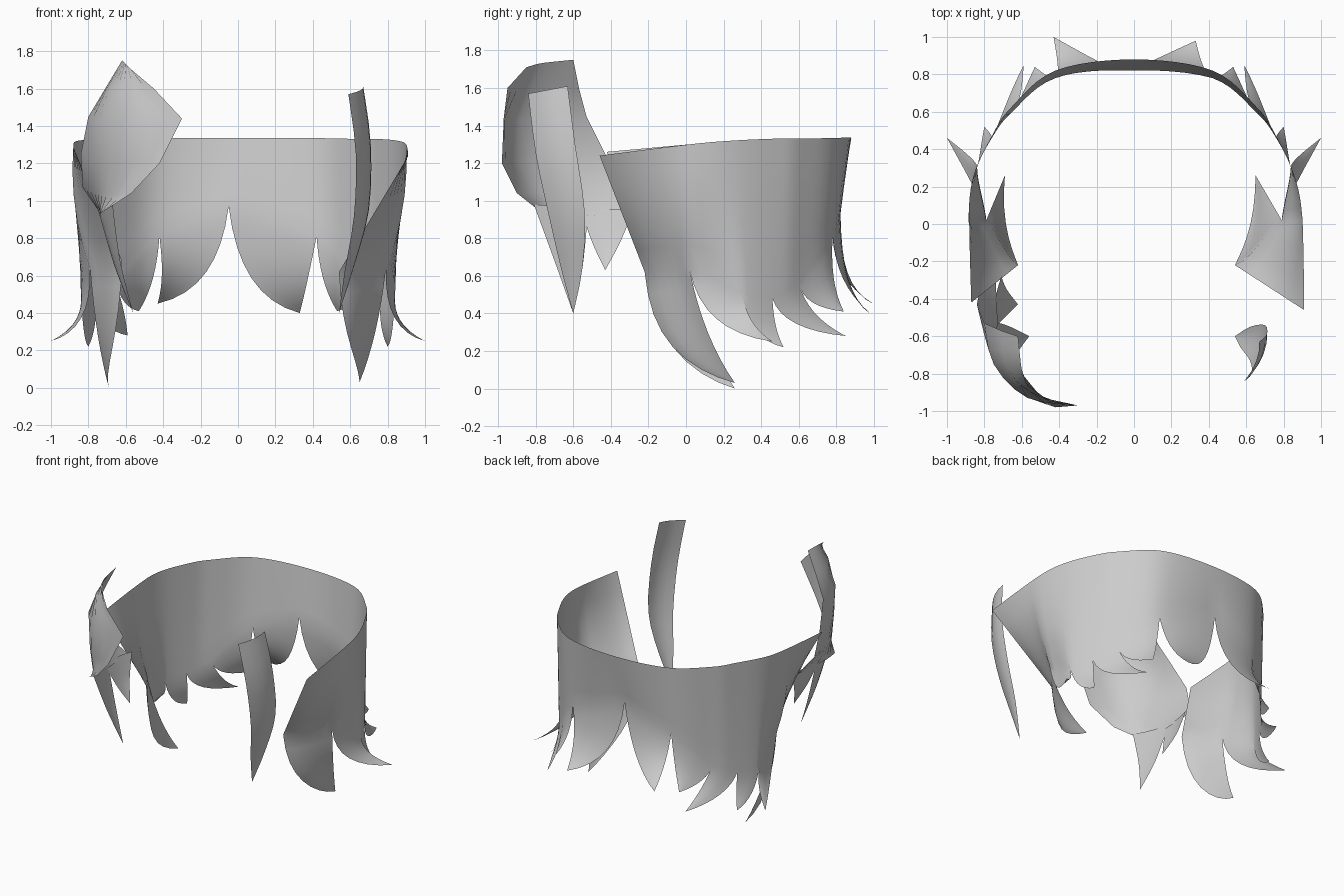
import bpy, bmesh
from mathutils import Vector as V

if "Cube" in bpy.data.objects:
    bpy.data.objects.remove(bpy.data.objects["Cube"])


def sheet(name, grids):
    """Join several row/column point grids into one smooth open sheet."""
    bm = bmesh.new()
    for g in grids:
        vs = [[bm.verts.new(p) for p in row] for row in g]
        for r0, r1 in zip(vs, vs[1:]):
            for k in range(len(r0) - 1):
                bm.faces.new((r0[k], r0[k + 1], r1[k + 1], r1[k]))
    bmesh.ops.remove_doubles(bm, verts=bm.verts, dist=0.0005)
    bmesh.ops.dissolve_degenerate(bm, edges=bm.edges, dist=0.0001)
    bmesh.ops.recalc_face_normals(bm, faces=bm.faces)
    me = bpy.data.meshes.new(name)
    bm.to_mesh(me)
    bm.free()
    for p in me.polygons:
        p.use_smooth = True
    ob = bpy.data.objects.new(name, me)
    bpy.context.collection.objects.link(ob)
    return ob


def catmull(pts, i, t):
    """Point on the smooth curve between pts[i] and pts[i + 1]."""
    a, b = pts[max(i - 1, 0)], pts[i]
    c, d = pts[i + 1], pts[min(i + 2, len(pts) - 1)]
    return 0.5 * (2 * b + (c - a) * t + (2 * a - 5 * b + 4 * c - d) * t * t
                  + (3 * b - a - 3 * c + d) * t ** 3)


def smooth_path(pts, n):
    pts = [V(p) for p in pts]
    m = len(pts) - 1
    out = []
    for k in range(n + 1):
        s = k / n * m
        i = min(int(s), m - 1)
        out.append(catmull(pts, i, s - i))
    return out


def edge(root, notch, tip, convex, bow=0):
    """Lock edge: down to the notch, then curving and flaring to the tip."""
    side, drop = (0.15, 0.85) if convex else (0.3, 0.6)
    c = notch.lerp(tip, side)
    c.z = notch.z + (tip.z - notch.z) * drop
    c.x += bow
    pts = [root.lerp(notch, k / 5) for k in range(5)]
    r0, r1 = notch.xy.length, tip.xy.length
    for k in range(9):
        t = k / 8
        p = notch * (1 - t) ** 2 + c * 2 * t * (1 - t) + tip * t * t
        if r1 > r0:      # tips flick outward late
            f = (r0 + (r1 - r0) * t ** 2.3) / p.xy.length
            p.x, p.y = p.x * f, p.y * f
        pts.append(p)
    return pts


def mirror(points):
    return [V((-p.x, p.y, p.z)) for p in points]


# Half of the hair curtain, from the front edge to the back centre
roots = [V(p) for p in [(.91, -.46, 1.24), (.9, .02, 1.3), (.86, .25, 1.32), (.76, .47, 1.33),
                        (.66, .62, 1.33), (.42, .82, 1.335), (0, .88, 1.335)]]
notches = [V(p) for p in [(.54, -.22, .62), (.79, .02, .63), (.84, .3, .5), (.76, .46, .48),
                          (.65, .6, .56), (.42, .78, .81), (-.05, .82, .97)]]
tips = [V(p) for p in [(.65, .26, .03), (1, .46, .25), (.8, .52, .22), (.59, .85, .28),
                       (.53, .84, .41), (.33, .98, .4)]]
left_roots = mirror(roots[:-1])
left_notches, left_tips = mirror(notches[:-1]), mirror(tips)
left_roots[0], left_roots[1] = V((-.87, -.42, 1.26)), V((-.88, .02, 1.3))
left_notches[0] = V((-.62, -.22, .68))
left_tips[0] = V((-.69, .26, 0))
left_tips[5] = V((-.43, 1, .45))
R = roots + left_roots[::-1]
N = notches + left_notches[::-1]
T = tips + left_tips[::-1]

# Back curtain with pointed locks
grids = []
COLS = 6
for i, tip in enumerate(T):
    centre_lock = i in (5, 6)
    right = i < 6
    first_convex = right != centre_lock
    bow_a = -.06 if i == 0 else 0
    bow_b = .06 if i == len(T) - 1 else 0
    A = edge(R[i], N[i], tip, first_convex, bow_a)
    B = edge(R[i + 1], N[i + 1], tip, not first_convex, bow_b)
    w0 = (R[i] - R[i + 1]).length
    grid = []
    for a, b in zip(A, B):
        ratio = min((a - b).length / w0, 1)
        row = []
        for k in range(COLS + 1):
            t = k / COLS
            bulge = catmull(R, i, t) - R[i].lerp(R[i + 1], t)
            row.append(a.lerp(b, t) + bulge * ratio)
        grid.append(row)
    # bow the side of the head outward above the front lock's notch
    if i in (0, 1, len(T) - 2, len(T) - 1):
        shared = COLS if i in (0, len(T) - 2) else 0
        for j in range(1, 5):
            for k in range(COLS + 1):
                w = 1 - abs(k - shared) / COLS
                grid[j][k].x += (.035 if right else -.035) * w * j * (5 - j) / 6
    grids.append(grid)
sheet("back_hair_curtain", grids)


def strand(front, back, out, n=12):
    """Tapered strip between two edge paths, bowed sideways by out."""
    grid = []
    for a, b in zip(smooth_path(front, n), smooth_path(back, n)):
        w = (a - b).length
        grid.append([a.lerp(b, t) + V((out * w * 4 * t * (1 - t), 0, 0))
                     for t in (0, .25, .5, .75, 1)])
    return grid


# Right front lock
sheet("right_front_lock", [strand(
    [(.59, -.84, 1.57), (.63, -.8, 1.25), (.62, -.73, .92), (.57, -.66, .62), (.54, -.6, .4)],
    [(.67, -.63, 1.61), (.71, -.59, 1.3), (.7, -.54, .95), (.62, -.55, .65), (.54, -.6, .4)], .1)])

# Left swept fringe: broad bent leaf
rows = [
    [(-.62, -.6, 1.75), (-.61, -.7, 1.74), (-.6, -.78, 1.73), (-.58, -.85, 1.71)],
    [(-.71, -.57, 1.6), (-.69, -.73, 1.6), (-.61, -.86, 1.6), (-.45, -.95, 1.6)],
    [(-.8, -.53, 1.45), (-.75, -.75, 1.43), (-.57, -.93, 1.43), (-.3, -.97, 1.44)],
    [(-.84, -.43, 1.25), (-.77, -.68, 1.22), (-.63, -.89, 1.2), (-.42, -.98, 1.2)],
    [(-.83, -.38, 1.07), (-.77, -.6, 1.05), (-.7, -.78, 1.04), (-.57, -.9, 1.04)],
    [(-.74, -.3, .94), (-.73, -.52, .92), (-.74, -.66, .92), (-.74, -.76, .93)]]
sheet("left_swept_fringe", [[smooth_path(r, 9) for r in rows]])

# Strands hanging below the leaf
long_strand = strand([(-.67, -.81, .98), (-.63, -.7, .68), (-.56, -.6, .4)],
                     [(-.75, -.52, .96), (-.66, -.55, .65), (-.56, -.6, .4)], -.05)
short_strand = strand([(-.75, -.56, .96), (-.69, -.5, .78), (-.62, -.43, .63)],
                      [(-.71, -.28, .95), (-.68, -.35, .78), (-.62, -.43, .63)], -.05)
sheet("left_front_strands", [long_strand, short_strand])
